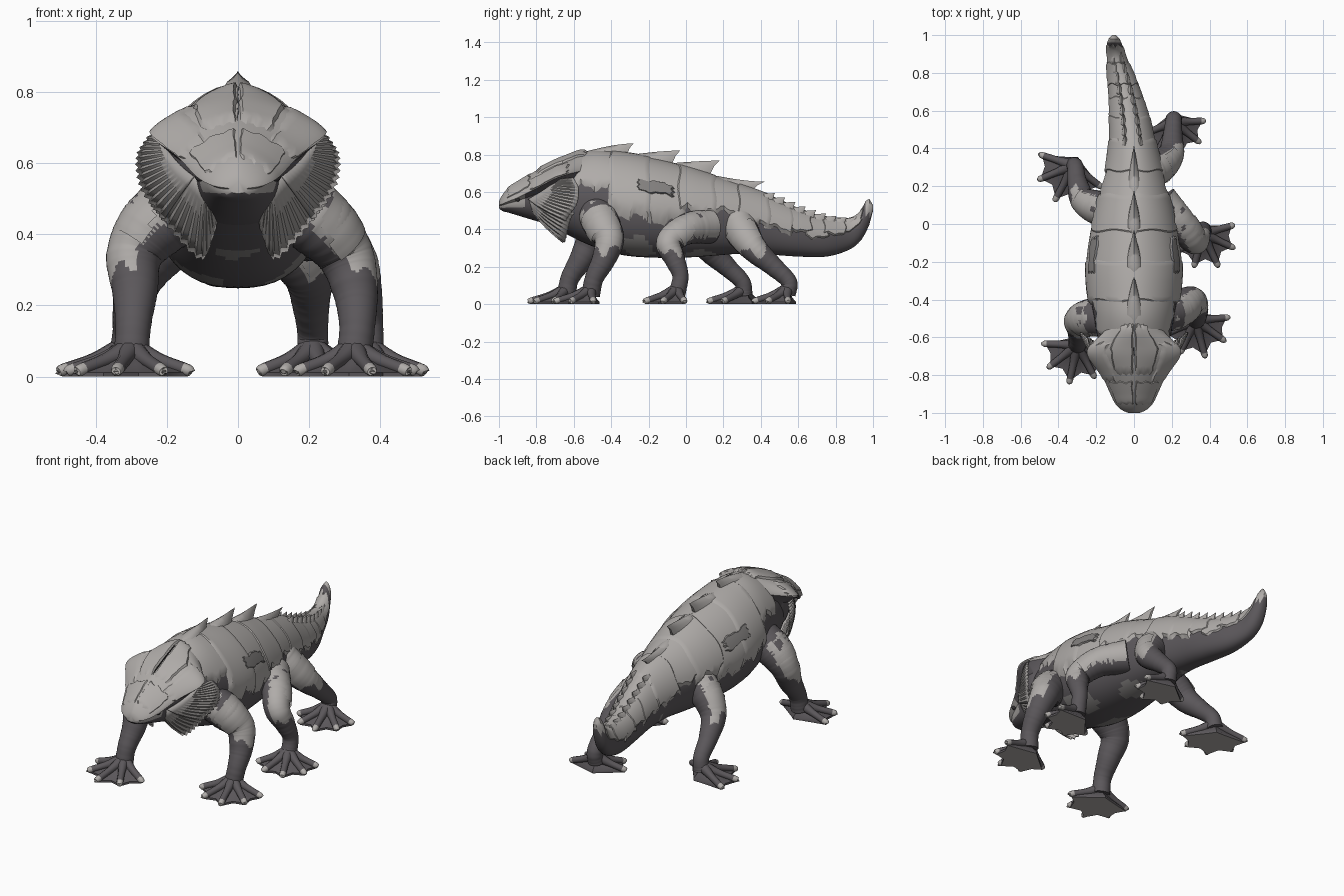
import bpy, bmesh, math, random
from mathutils import Vector

random.seed(4)
if "Cube" in bpy.data.objects:
    bpy.data.objects.remove(bpy.data.objects["Cube"])


def material(name, *rgb):
    m = bpy.data.materials.new(name)
    m.use_nodes = True
    m.diffuse_color = (*rgb, 1)
    m.node_tree.nodes["Principled BSDF"].inputs["Base Color"].default_value = (*rgb, 1)
    return m


LIGHT = material("pale armour", .43, .41, .395)
DARK = material("dark hide", .105, .096, .104)
MID = material("grey hide", .23, .22, .215)
FRILL = material("frill grey", .39, .372, .36)
BLACK = material("black", .03, .028, .03)


def sheet(name, rows, mats, wrap=False, cap=False, rule=None, sharp=40):
    """Skin a grid of points; rule picks a material from the face centre and normal."""
    bm = bmesh.new()
    grid = [[bm.verts.new(p) for p in row] for row in rows]
    n = len(rows[0])
    for a, b in zip(grid, grid[1:]):
        for j in range(n if wrap else n - 1):
            k = (j + 1) % n
            bm.faces.new((a[j], a[k], b[k], b[j]))
    if cap:
        bm.faces.new(grid[0])
        bm.faces.new(grid[-1])
    bmesh.ops.recalc_face_normals(bm, faces=bm.faces[:])
    bm.normal_update()
    if rule:
        for f in bm.faces:
            f.material_index = rule(f.calc_center_median(), f.normal)
    mesh = bpy.data.meshes.new(name)
    bm.to_mesh(mesh)
    bm.free()
    for m in mats:
        mesh.materials.append(m)
    mesh.shade_smooth()
    mesh.set_sharp_from_angle(angle=math.radians(sharp))
    ob = bpy.data.objects.new(name, mesh)
    bpy.context.collection.objects.link(ob)
    return ob


def curve(keys, t):
    """Smooth curve through keys, whose first value is the parameter."""
    i = max([j for j in range(len(keys) - 1) if keys[j][0] <= t] or [0])
    p, a, b, q = keys[max(i - 1, 0)], keys[i], keys[i + 1], keys[min(i + 2, len(keys) - 1)]
    h = b[0] - a[0]
    u = min(max((t - a[0]) / h, 0), 1)
    out = []
    for c in range(1, len(a)):
        m = (b[c] - p[c]) / (b[0] - p[0]) * h
        n = (q[c] - a[c]) / (q[0] - a[0]) * h
        d = b[c] - a[c]
        out.append(a[c] + u * (m + u * (3 * d - 2 * m - n + u * (m + n - 2 * d))))
    return out


def surf(shape, y, deg, off=0):
    """Point on a lofted hide: shape = (sections, roof power, lower width)."""
    keys, power, low = shape
    cx, hw, zb, zt, zm = curve(keys, y)
    c, s = math.cos(math.radians(deg)), math.sin(math.radians(deg))
    e, k, h = (power, 1, zt - zm) if s > -1e-6 else (.85, low, zm - zb)
    x = math.copysign(abs(c) ** e, c) * (hw + off) * k
    return Vector((cx + x, y, zm + math.copysign(abs(s) ** e, s) * (h + off)))


def plate(name, shape, y0, y1, a0, a1, off, mat=LIGHT, rag=1.0, ny=12, na=10):
    """Raised plate on a hide, with wavy edges turned down."""
    rows = []
    phase = [random.uniform(0, 6) for side in range(4)]
    for i in range(ny + 1):
        row = []
        y = y0 + (y1 - y0) * i / ny
        wave = [(math.sin(y * 45 + p) + .6 * math.sin(y * 110 + p)) * rag * 1.6 for p in phase[:2]]
        for j in range(na + 1):
            edge = i in (0, ny) or j in (0, na)
            u = j / na
            a = a0 + (a1 - a0) * u + wave[0] * (1 - u) ** 4 + wave[1] * u ** 4
            bow = .007 * min(rag, 1) * math.sin(u * 19 + phase[2 if i < ny / 2 else 3])
            row.append(surf(shape, min(y + bow * abs(2 * i / ny - 1), 1), a, off - .014 if edge else off))
        rows.append(row)
    return sheet(name, rows, [mat], sharp=35)


# Trunk and tail: y, centre x, half width, bottom, top
trunk = [(-.8, 0, .11, .47, .68), (-.65, 0, .18, .38, .76), (-.5, 0, .21, .31, .81),
         (-.35, 0, .235, .265, .8), (-.2, 0, .24, .25, .775), (0, 0, .21, .25, .725),
         (.15, 0, .178, .26, .675), (.3, 0, .138, .27, .625), (.45, -.01, .11, .265, .57),
         (.6, -.03, .095, .255, .505), (.75, -.06, .074, .255, .46), (.87, -.09, .052, .29, .455),
         (.93, -.1, .045, .335, .49), (.965, -.105, .036, .39, .56),
         (.985, -.105, .026, .44, .56), (1, -.105, .01, .5, .53)]
BODY = ([s + ((s[3] + s[4]) / 2,) for s in trunk], 1.12, 1)


def hide_rule(c, n):
    blotch = math.sin(c.y * 17) + math.sin(c.x * 23 + c.y * 8) > .7
    if c.y > .955 and c.z > .48:
        return 1
    return 2 if c.z < .36 and c.y < .4 and blotch else 0


rows = [[surf(BODY, -.8 + 1.8 * i / 90, j * 7.5) for j in range(48)] for i in range(91)]
sheet("body_and_tail", rows, [DARK, LIGHT, MID], True, True, hide_rule)

# Armour bands over the back: start, end, lower edge angle
bands = [(-.6, -.38, 17), (-.42, -.18, -9), (-.23, 0, -12), (-.05, .17, 3), (.12, .32, 9),
         (.27, .46, -3), (.42, .58, -4), (.54, .68, 6), (.64, .77, -6), (.73, .86, 8), (.82, .95, 14)]
for i, (y0, y1, low) in enumerate(bands):
    thick = .013 + .005 * (i % 2) if y0 < .5 else .007 + .004 * (i % 2)
    plate(f"back_plate_{i}", BODY, y0, y1, low, 180 - low, thick, rag=2.6, na=24)
for side, flip in (("left", 0), ("right", 180)):
    plate(f"flank_patch_{side}", BODY, -.27, -.06, abs(flip - 20), abs(flip - 36), .022, MID)


# Back fins and tail spikes
def fin(name, x, y0, y1, tip_y, tip_z, width, lift):
    z0 = curve(BODY[0], y0)[3] + lift
    rows = []
    for i in range(13):
        t = i / 12
        y = y0 + (y1 - y0) * t
        yr = y0 + (tip_y - y0) * t
        w = width * (1 - .8 * t * t) * min(1, .5 + 3 * t)
        base = curve(BODY[0], y)[3] - .03
        ridge = z0 + (tip_z - z0) * (.15 * t + .85 * math.sin(t * math.pi / 2))
        ym, zm = y + (yr - y) * .6, base + (ridge - base) * .75
        rows.append([(x - w, y, base), (x - w * .65, ym, zm), (x, yr, ridge),
                     (x + w * .65, ym, zm), (x + w, y, base)])
    sheet(name, rows, [LIGHT], True, True, sharp=60)


for i, f in enumerate([(-.54, -.33, -.28, .86), (-.27, -.09, -.03, .822), (-.06, .11, .18, .768),
                       (.15, .33, .42, .655)]):
    fin(f"back_fin_{i}", 0, *f, .058 - .005 * i, .014)
for i in range(9):
    y = .42 + i * .055
    cx, hw, zb, zt, zm = curve(BODY[0], y)
    for side in (-1, 1):
        fin(f"tail_spike_{i}_{side}", cx + side * hw * .35, y - .01, y + .04, y + .055, zt + .012, .022, .004)

# Head: pale shield with a ledge over a narrower dark jaw
skull = [(-1, 0, .03, .515, .55, .53), (-.985, 0, .065, .5, .58, .535), (-.95, 0, .1, .49, .622, .55),
         (-.9, 0, .125, .475, .655, .57), (-.8, 0, .172, .445, .715, .62), (-.7, 0, .242, .42, .765, .672),
         (-.65, 0, .235, .42, .785, .69), (-.57, 0, .16, .42, .815, .71), (-.52, 0, .12, .45, .815, .72)]
HEAD = (skull, 1.35, .78)


def head_rule(c, n):
    z = curve(skull, c.y)[4]
    return 1 if c.z > z - .005 or (c.y < -.86 and c.z > .515) else 0


rows = [[surf(HEAD, -1 + .48 * i / 48, j * 7.5) for j in range(48)] for i in range(49)]
sheet("head", rows, [DARK, LIGHT], True, True, head_rule, 35)
for side, a in (("left", 1), ("right", -1)):
    plate(f"brow_plate_{side}", HEAD, -.84, -.62, 90 - a * 86, 90 - a * 40, .008)
    plate(f"crown_plate_{side}", HEAD, -.8, -.52, 90 - a * 38, 90 - a * 3, .012)
    plate(f"snout_plate_{side}", HEAD, -.96, -.83, 90 - a * 70, 90 - a * 2, .006)
plate("crown_seam", HEAD, -.8, -.58, 89, 91, .009, BLACK, .2)
for side in (-1, 1):
    bpy.ops.mesh.primitive_uv_sphere_add(segments=12, ring_count=8, radius=.012,
                                         location=(side * .108, -.9, .56))
    bpy.context.object.name = "eye"
    bpy.context.object.data.materials.append(BLACK)
    bpy.ops.object.shade_smooth()

# Pleated cheek frills, an upper and a lower fan on each side
inner = [(0, .22, -.68, .665), (1, .17, -.78, .6), (2, .11, -.86, .545), (3, .07, -.84, .49)]
outer = [(0, .25, -.6, .68), (.5, .285, -.57, .62), (1.1, .275, -.58, .53), (1.6, .225, -.63, .455),
         (2, .165, -.65, .38), (2.35, .1, -.67, .325), (2.7, .065, -.72, .4), (3, .05, -.76, .46)]
for side in (-1, 1):
    for part, lo, hi in (("upper", 0, 1.7), ("lower", 1.4, 3)):
        rows = []
        pleats = 28
        for i in range(pleats + 1):
            t = lo + (hi - lo) * i / pleats
            a, b = Vector(curve(inner, t)), Vector(curve(outer, t))
            fold = Vector((.4, -.9, .1)) * (.007 if i % 2 else -.003)
            rows.append([])
            for k in range(6):
                p = a.lerp(b, k / 5 * (1 if i % 2 else .95)) + fold * (k / 5)
                p.y -= math.sin(k / 5 * math.pi) * .02 - (.02 if part == "lower" else 0)
                rows[-1].append((p.x * side, p.y, p.z))
        ob = sheet(f"cheek_frill_{part}", rows, [FRILL], sharp=20)
        ob.modifiers.new("thickness", "SOLIDIFY").thickness = .006


def tube(name, pts, mats, ref, sides, steps, rule=None, bump=0):
    keys = [(i,) + tuple(p) for i, p in enumerate(pts)]
    end = len(pts) - 1
    rows = []
    for i in range(steps + 1):
        t = end * i / steps
        *p, r = curve(keys, t)
        d = Vector(curve(keys, min(t + .05, end))[:3]) - Vector(curve(keys, max(t - .05, 0))[:3])
        u = d.cross(Vector(ref)).normalized()
        v = d.cross(u).normalized()
        r *= 1 + random.uniform(-bump, bump)
        rows.append([Vector(p) + (u * math.cos(a) + v * math.sin(a)) * r
                     for a in (2 * math.pi * j / sides for j in range(sides))])
    return sheet(name, rows, mats, True, True, rule)


# Webbed foot: a scalloped fan with five clawed toes
def foot(name, x, y, heading, reach):
    rim = []
    for i in range(9):
        a = math.radians(heading + (i - 4) * 20)
        r = reach * (.76 if i % 2 else 1 - .03 * abs(i - 4))
        rim.append((x + r * math.cos(a), y + r * math.sin(a)))
        if i % 2 == 0:
            tx, ty = rim[-1]
            mx, my = (x + tx) / 2, (y + ty) / 2
            pts = [(x, y, .08, .034), (mx, my, .046, .02), (tx, ty, .018, .017),
                   (tx + .012 * math.cos(a), ty + .012 * math.sin(a), .013, .006)]
            tip = Vector((tx, ty, .018))
            tube(f"{name}_toe_{i // 2}", pts, [DARK, LIGHT], (0, 0, 1), 10, 15,
                 lambda c, n: int((c - tip).length < .026))
    for turn in (125, 180, 235):
        a = math.radians(heading + turn)
        rim.append((x + .05 * math.cos(a), y + .05 * math.sin(a)))
    rows = [[(px, py, 0) for px, py in rim], [(px, py, .012) for px, py in rim]]
    rows += [[(x + (px - x) * s, y + (py - y) * s, z) for px, py in rim] for s, z in ((.6, .034), (.2, .08))]
    sheet(f"{name}_web", rows, [DARK, LIGHT], True, True, lambda c, n: int(n.z < -.9))


# Legs: hip to ankle as x, y, z, radius, then the heading and reach of the foot
legs = {
    "front_leg_left": ([(.12, -.48, .5, .1), (.225, -.455, .435, .1), (.3, -.41, .345, .08),
                        (.33, -.44, .24, .064), (.335, -.49, .14, .05), (.325, -.51, .05, .05)], -75, .19),
    "front_leg_right": ([(-.12, -.5, .5, .1), (-.225, -.495, .435, .1), (-.29, -.51, .345, .08),
                         (-.29, -.56, .24, .064), (-.295, -.62, .14, .05), (-.3, -.64, .05, .05)], -102, .195),
    "middle_leg_left": ([(.14, .12, .42, .095), (.25, 0, .4, .082), (.32, -.09, .33, .07),
                         (.35, -.06, .24, .055), (.365, -.03, .15, .043), (.365, -.05, .05, .046)], -65, .18),
    "hind_leg_left": ([(.07, .27, .45, .095), (.14, .31, .37, .088), (.195, .37, .29, .07),
                       (.205, .47, .2, .052), (.21, .55, .12, .043), (.21, .54, .05, .046)], -78, .175),
    "hind_leg_right": ([(-.1, .06, .45, .095), (-.2, .09, .38, .088), (-.27, .13, .29, .07),
                        (-.3, .22, .2, .052), (-.31, .3, .12, .043), (-.32, .31, .05, .046)], -118, .2),
}
for name, (pts, heading, reach) in legs.items():
    out = Vector((1 if pts[0][0] > 0 else -1, -.3, .3))

    def leg_rule(c, n):
        edge = .29 + .025 * math.sin(c.y * 60) + .02 * math.sin(c.x * 90)
        return int(edge < c.z < edge + .22 and n.dot(out) > .25)

    tube(name, pts, [DARK, LIGHT], (0, 1, 0), 40, 80, leg_rule, .012)
    foot(name + "_foot", *pts[-1][:2], heading, reach)
    # Raised guard plate wrapped around the upper limb
    guard = [(*Vector(p[:3]).lerp(Vector(q[:3]), t), .004 + (p[3] + (q[3] - p[3]) * t) * 1.03)
             for p, q, t in ((pts[0], pts[1], .75), (pts[1], pts[2], .3), (pts[1], pts[2], .8))]
    ob = tube(name + "_guard", guard, [LIGHT], (0, 1, 0), 32, 10, bump=.01)
    bm = bmesh.new()
    bm.from_mesh(ob.data)
    mid = Vector(guard[1][:3])
    bmesh.ops.delete(bm, geom=[f for f in bm.faces if len(f.verts) > 4
                               or (f.calc_center_median() - mid).dot(out) < .035], context="FACES")
    bm.to_mesh(ob.data)
    bm.free()
